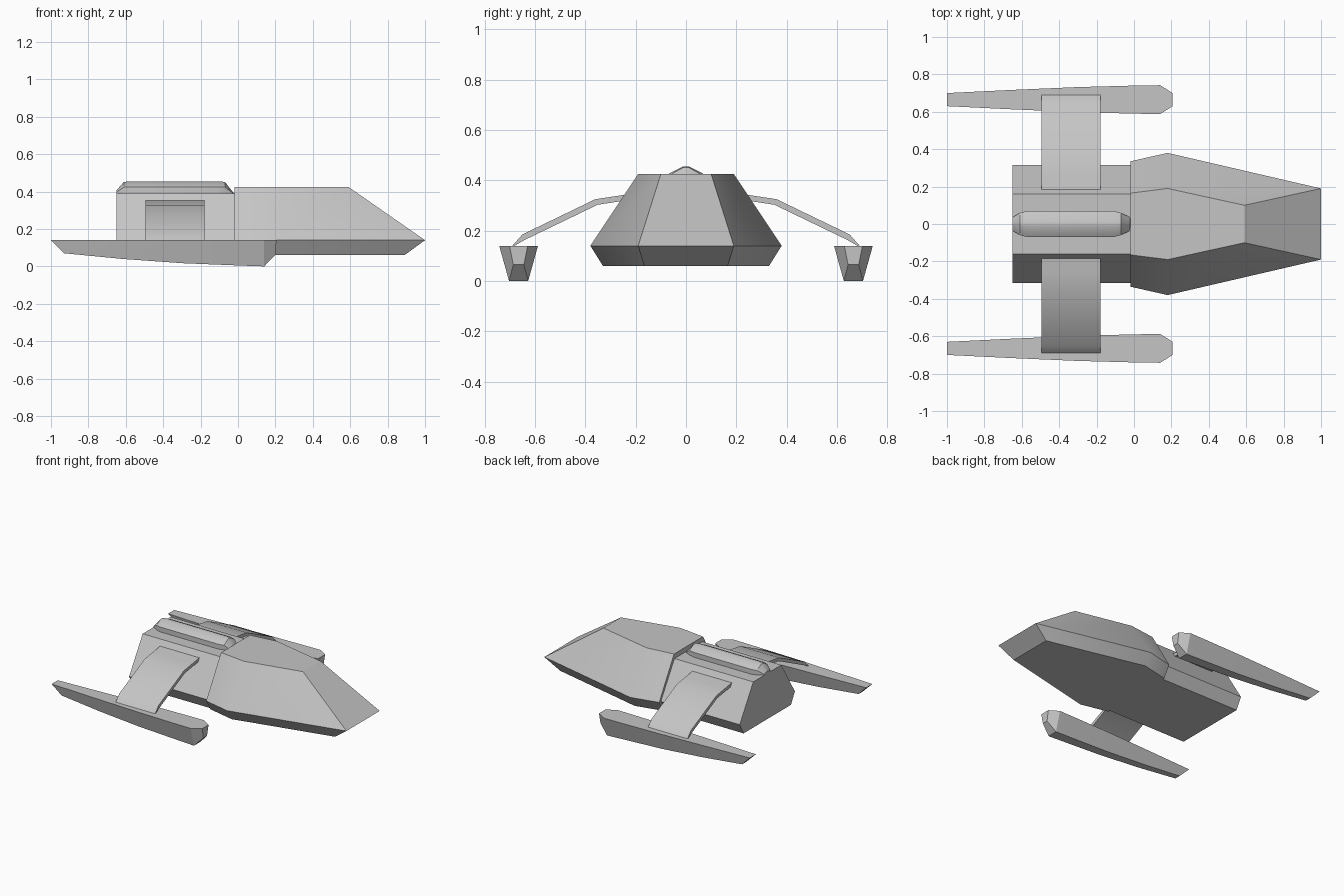
import bpy, bmesh, math

cube = bpy.data.objects.get("Cube")
if cube:
    bpy.data.objects.remove(cube, do_unlink=True)

grey = bpy.data.materials.new("hull grey")
grey.use_nodes = True
colour = (0.56, 0.56, 0.56, 1)
grey.diffuse_color = colour
grey.node_tree.nodes["Principled BSDF"].inputs["Base Color"].default_value = colour


def finish(name, bm):
    """Turn a bmesh into a shaded grey object."""
    mesh = bpy.data.meshes.new(name)
    bm.to_mesh(mesh)
    bm.free()
    mesh.materials.append(grey)
    obj = bpy.data.objects.new(name, mesh)
    bpy.context.collection.objects.link(obj)
    bpy.ops.object.select_all(action="DESELECT")
    obj.select_set(True)
    bpy.context.view_layer.objects.active = obj
    bpy.ops.object.shade_smooth_by_angle(angle=math.radians(28))
    return obj


def loft(name, stations, y=0):
    """Skin symmetric stations, each a top-to-bottom list of (x, half width, z)."""
    bm = bmesh.new()
    rings = []
    for half in stations:
        left = [bm.verts.new((px, y + w, z)) for px, w, z in half]
        right = [bm.verts.new((px, y - w, z)) for px, w, z in half]
        rings.append(left + right[::-1])
    n = len(rings[0])
    for a, b in zip(rings, rings[1:]):
        for i in range(n):
            j = (i + 1) % n
            bm.faces.new((a[i], a[j], b[j], b[i]))
    for ring in (rings[0], rings[-1]):
        for i in range(n // 2 - 1):
            bm.faces.new((ring[i], ring[i + 1], ring[n - 2 - i], ring[n - 1 - i]))
    bmesh.ops.recalc_face_normals(bm, faces=bm.faces)
    return finish(name, bm)


# Forward hull with a wedge nose
loft("forward_hull", [
    [(-0.02, 0.165, 0.425), (-0.02, 0.335, 0.14), (-0.02, 0.285, 0.06)],
    [(0.18, 0.19, 0.425), (0.18, 0.38, 0.14), (0.18, 0.33, 0.06)],
    [(0.59, 0.10, 0.425), (1.0, 0.19, 0.14), (0.89, 0.165, 0.06)],
])

# Rear hull block
loft("rear_hull", [[(x, 0.16, 0.39), (x, 0.315, 0.14), (x, 0.27, 0.06)]
                   for x in (-0.65, -0.02)])

# Ridged pod along the spine, tapering at both ends
pod = []
for x, width, height in ((-0.65, 0.5, 0.3), (-0.61, 0.85, 0.95), (-0.57, 1, 1),
                         (-0.11, 1, 1), (-0.07, 0.85, 0.95), (-0.02, 0.5, 0.05)):
    pod.append([(x, w * width, 0.385 + h * height)
                for w, h in ((0.012, 0.07), (0.056, 0.048), (0.07, 0.04), (0.07, 0))])
loft("spine_pod", pod)

# Nacelles: top edge x and half width, then keel x, half width and height
outline = [
    (-1.0, 0.035, -0.93, 0.021, 0.07),
    (-0.65, 0.052, -0.62, 0.027, 0.04),
    (-0.3, 0.067, -0.3, 0.032, 0.017),
    (0.0, 0.075, 0.0, 0.036, 0.005),
    (0.14, 0.077, 0.14, 0.038, 0.0),
    (0.205, 0.036, 0.203, 0.021, 0.065),
]
for side, sign in (("left", 1), ("right", -1)):
    loft(("far_" if sign > 0 else "near_") + "nacelle",
         [[(tx, tw, 0.14), (kx, kw, kz)] for tx, tw, kx, kw, kz in outline], 0.665 * sign)

# Bent wing plates joining hull and nacelles
path = [(0.18, 0.352), (0.26, 0.34), (0.36, 0.325), (0.65, 0.185), (0.69, 0.14)]
for label, sign in (("far", 1), ("near", -1)):
    bm = bmesh.new()
    rows = []
    for drop in (0, 0.022):
        rows.append([[bm.verts.new((x, sign * (y - drop * 0.4), z - drop * (z > 0.15)))
                      for y, z in path] for x in (-0.495, -0.18)])
    top, low = rows
    for i in range(len(path) - 1):
        for a, b in ((top[0], top[1]), (low[0], low[1]), (top[0], low[0]), (top[1], low[1])):
            bm.faces.new((a[i], a[i + 1], b[i + 1], b[i]))
    for i in (0, -1):
        bm.faces.new((top[0][i], top[1][i], low[1][i], low[0][i]))
    bmesh.ops.recalc_face_normals(bm, faces=bm.faces)
    finish(label + "_wing", bm)
